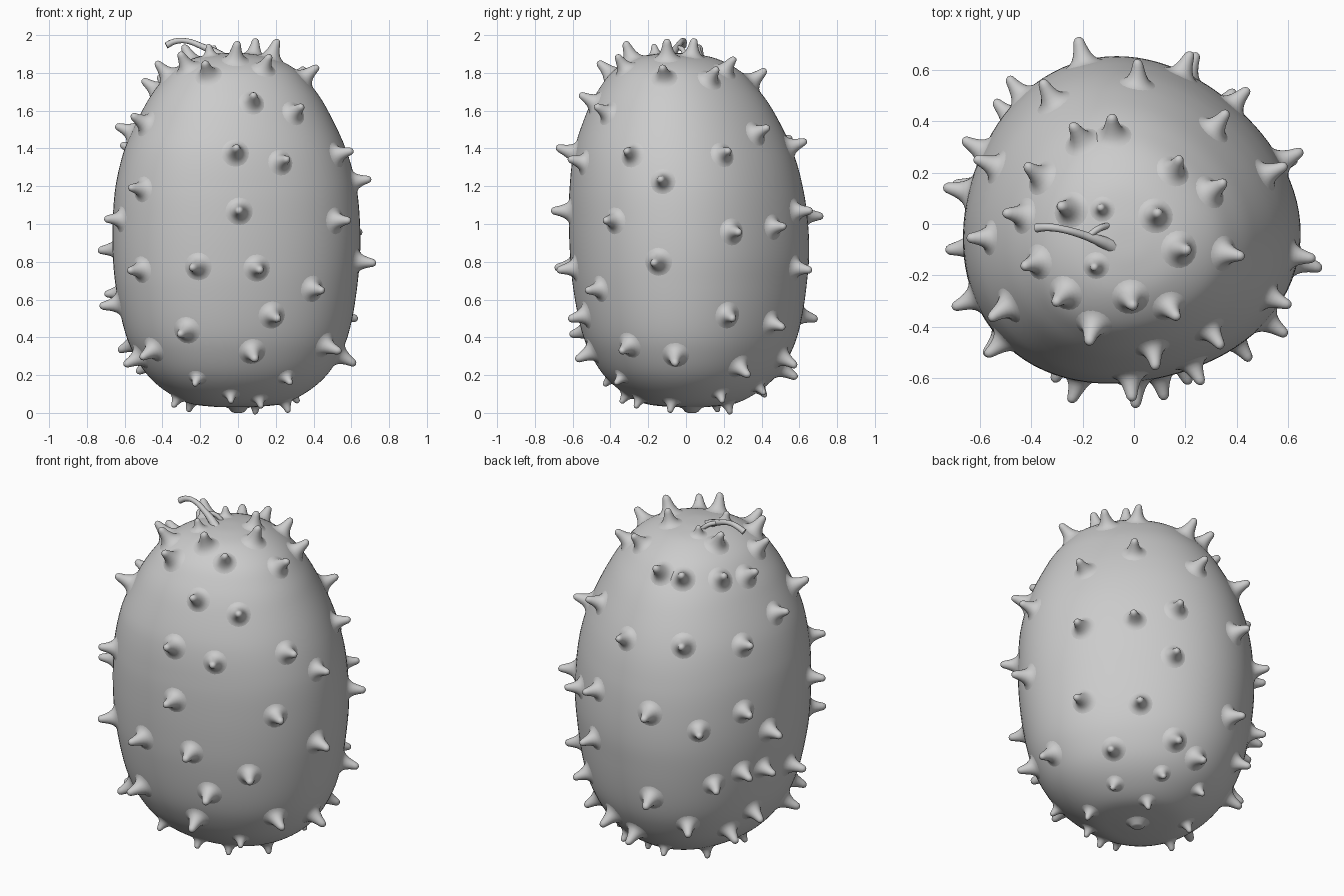
import bpy, bmesh, random
from math import cos, sin, radians, atan2, hypot, pi
from mathutils import Vector
from mathutils.bvhtree import BVHTree

if "Cube" in bpy.data.objects:
    bpy.data.objects.remove(bpy.data.objects["Cube"])

random.seed(4)
SPIKE_H = 0.098

# egg-shaped profile (radius, z)
PROFILE = [(0, .03), (.12, .033), (.25, .052), (.37, .115), (.465, .2), (.535, .31),
           (.582, .43), (.617, .6), (.64, .8), (.642, 1.0), (.625, 1.2), (.578, 1.4),
           (.49, 1.6), (.415, 1.72), (.335, 1.81), (.22, 1.875), (.1, 1.9), (0, 1.905)]


def smooth_profile(pts, n):
    p = [Vector(q) for q in pts]
    p = [Vector((-p[1].x, p[1].y))] + p + [Vector((-p[-2].x, p[-2].y))]
    out = []
    for i in range(1, len(p) - 2):
        a, b, c, d = p[i - 1:i + 3]
        for k in range(n):
            t = k / n
            out.append(.5 * (2 * b + (c - a) * t + (2 * a - 5 * b + 4 * c - d) * t * t
                             + (3 * b - a - 3 * c + d) * t ** 3))
    return out + [p[-2]]


def axis(z):
    # the fruit leans slightly toward the front-left at the crown
    t = max(0, (z - .8) / 1.0)
    f = .0166 * min(1, max(0, (2.0 - z) / .6), .3 + z)
    return Vector((-.008 - .014 * t * t - f, .02 - .072 * min(t, 1.1) ** 1.5 - f, 0))


def surface(s, ang):
    # slightly three-sided, slightly wider in x than in y
    k = s.x / .64
    r = s.x - .0235 * k * cos(3 * (ang - pi / 4))
    r += .011 * k * max(0, min(1, (1.6 - s.y) / .4)) * cos(2 * ang)
    return axis(s.y) + Vector((r * cos(ang), r * sin(ang), s.y))


def finish(bm, name):
    bmesh.ops.remove_doubles(bm, verts=bm.verts, dist=1e-5)
    bmesh.ops.recalc_face_normals(bm, faces=bm.faces)
    for f in bm.faces:
        f.smooth = True
    me = bpy.data.meshes.new(name)
    bm.to_mesh(me)
    ob = bpy.data.objects.new(name, me)
    bpy.context.collection.objects.link(ob)
    return ob


def skin(bm, rings):
    vs = [[bm.verts.new(co) for co in ring] for ring in rings]
    n = len(rings[0])
    for a, b in zip(vs, vs[1:]):
        for i in range(n):
            bm.faces.new((a[i], a[(i + 1) % n], b[(i + 1) % n], b[i]))


# fruit body
SEG = 96
body = bmesh.new()
skin(body, [[surface(s, 2 * pi * i / SEG) for i in range(SEG)]
            for s in smooth_profile(PROFILE, 6)])
bmesh.ops.remove_doubles(body, verts=body.verts, dist=1e-5)
bmesh.ops.recalc_face_normals(body, faces=body.faces)
tree = BVHTree.FromBMesh(body)
finish(body, "fruit_body")

# fine profile used to place spikes: (sample, outward normal)
FINE = smooth_profile(PROFILE, 24)
SURF = []
for i in range(1, len(FINE) - 1):
    t = FINE[i + 1] - FINE[i - 1]
    SURF.append((FINE[i], Vector((t.y, -t.x)).normalized()))

# spike profile (radius, height above the skin)
SPIKE = [(.082, -.0025), (.068, .001), (.055, .007), (.044, .017), (.035, .032),
         (.028, .051), (.0225, .072), (.019, .085), (.0125, .094), (.005, .0975), (0, .098)]
spikes = bmesh.new()


def add_spike(s, n, ang, size=1.0):
    radial = Vector((cos(ang), sin(ang), 0))
    side = Vector((-sin(ang), cos(ang), 0))
    nor = radial * n.x + Vector((0, 0, n.y))
    up = nor.cross(side)
    c = surface(s, ang)
    size *= random.uniform(.92, 1.05)
    lean = side * random.uniform(-.08, .08) + up * random.uniform(-.05, .05)
    rings = []
    for r, h in SPIKE:
        ring = []
        for k in range(20):
            a = 2 * pi * k / 20
            q = c + (side * cos(a) + up * sin(a)) * r * (.3 + .7 * size)
            q = q.lerp(tree.find_nearest(q)[0], min(1, r / .05))
            ring.append(q + (nor + lean * max(0, h) / SPIKE_H) * h * size)
        rings.append(ring)
    skin(spikes, rings)


def spike_by_height(deg, z):
    # angles are measured about the origin, so re-aim them about the local axis
    s, n = min(SURF, key=lambda p: abs(p[0].y + p[1].y * SPIKE_H - z))
    r, c = s.x + n.x * SPIKE_H, axis(s.y)
    a = radians(deg)
    add_spike(s, n, atan2(r * sin(a) - c.y, r * cos(a) - c.x))


def spike_by_plan(x, y, top, size):
    c = axis(1.85 if top else .05)
    x, y = x - c.x, y - c.y
    half = [p for p in SURF if (p[0].y > 1) == top]
    s, n = min(half, key=lambda p: abs(p[0].x + p[1].x * SPIKE_H * size - hypot(x, y)))
    add_spike(s, n, atan2(y, x), size)


# side spikes: (angle, tip height)
FRONT = [(-81, 1.69), (-54, 1.63), (-91, 1.40), (-67, 1.35), (-138, 1.2), (-147, 1.57),
         (-89, 1.07), (-139, .75), (-109, .77), (-80, .76), (-49, .64), (-71, .5),
         (-117, .41), (-81, .28), (-141, .29)]
RIGHT = [(-28, 1.39), (-11, 1.24), (-36, 1.02), (-13, .79), (21, 1.39), (50, 1.52),
         (23, .96), (50, .99), (22, .5), (53, .45), (-33, .32), (-6, .26), (36, .19)]
BACK = [(88, 1.44), (123, 1.46), (72, 1.07), (107, 1.05), (131, .95), (70, .76),
        (107, .5), (139, .59), (75, .25), (92, .18), (126, .3)]
LEFT = [(157, 1.42), (185, 1.53), (154, 1.03), (169, .86), (205, 1.03), (154, .64),
        (167, .63), (188, .56), (152, .21), (165, .33), (200, .25)]
for group in (FRONT, RIGHT, BACK, LEFT):
    for deg, z in group:
        spike_by_height(deg, z)

# crown and base spikes: tip (x, y)
CROWN = [(-.44, -.17), (-.52, .04), (-.3, -.3), (-.18, -.46), (-.01, -.33), (.17, -.38),
         (.2, -.1), (.1, .05), (-.29, .08), (.19, .26), (-.09, .4), (-.23, .37),
         (-.43, .22), (.37, .16), (.41, -.13)]
for x, y in CROWN:
    spike_by_plan(x, y, True, 1.0)
for x, y in [(-.13, .07), (-.15, -.16)]:
    spike_by_plan(x, y, True, .6)
BASE = [(-.34, -.08), (-.04, -.36), (.13, -.28), (.26, -.08), (.1, .24), (-.14, .42),
        (.14, .43), (.32, .2), (.29, -.38), (-.23, -.43), (-.27, .17)]
for x, y in BASE:
    spike_by_plan(x, y, False, .6)
finish(spikes, "spikes")


# dried stem, lying over the crown
def tube(name, pts):
    cu = bpy.data.curves.new(name, 'CURVE')
    cu.dimensions = '3D'
    cu.bevel_depth = 1.0
    cu.bevel_resolution = 3
    cu.use_fill_caps = True
    sp = cu.splines.new('BEZIER')
    sp.bezier_points.add(len(pts) - 1)
    for b, (x, y, z, r) in zip(sp.bezier_points, pts):
        b.co, b.radius = (x, y, z), r
        b.handle_left_type = b.handle_right_type = 'AUTO'
    bpy.context.collection.objects.link(bpy.data.objects.new(name, cu))


tube("stem", [(-.06, -.1, 1.86, .035), (-.11, -.075, 1.9, .024), (-.19, -.045, 1.94, .016),
              (-.28, -.02, 1.97, .014), (-.34, -.012, 1.965, .016), (-.38, -.015, 1.945, .018)])
tube("stem_fork", [(-.18, -.05, 1.935, .012), (-.14, -.02, 1.925, .013), (-.1, -.005, 1.89, .012)])

# blossom scar under the fruit
bm = bmesh.new()
skin(bm, [[Vector((r * cos(k * pi / 12), r * sin(k * pi / 12) + .03, z)) for k in range(24)]
          for r, z in [(.08, .036), (.05, .024), (.035, .006), (.02, 0), (0, .006)]])
finish(bm, "blossom_scar")
